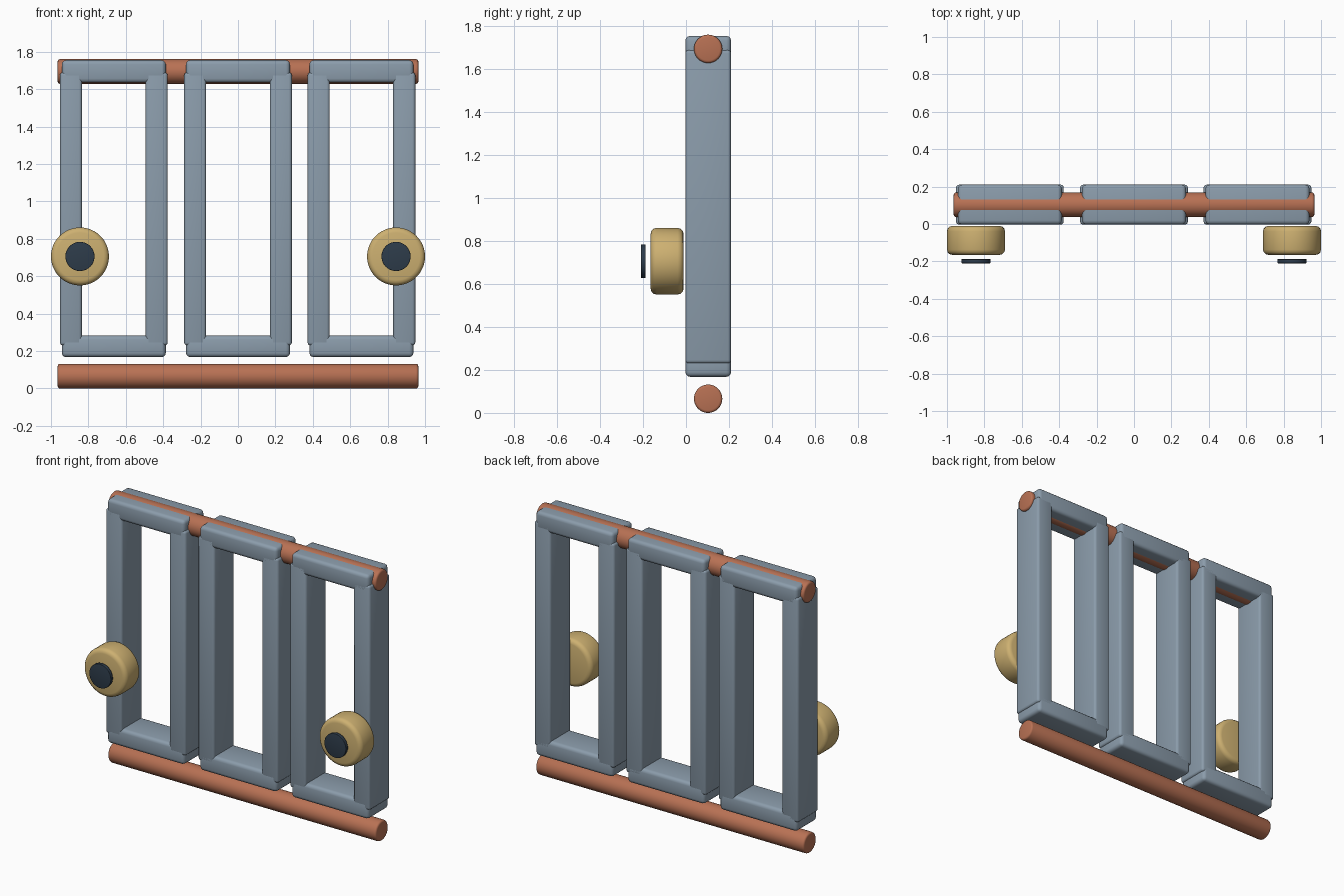
import bpy, math

if "Cube" in bpy.data.objects:
    bpy.data.objects.remove(bpy.data.objects["Cube"])


def material(name, rgb):
    m = bpy.data.materials.new(name)
    m.diffuse_color = (*rgb, 1)
    m.use_nodes = True
    m.node_tree.nodes["Principled BSDF"].inputs["Base Color"].default_value = m.diffuse_color
    return m


BLUE = material("grey_blue", (0.26, 0.335, 0.41))
RUST = material("rust_brown", (0.48, 0.165, 0.088))
GOLD = material("sand_gold", (0.61, 0.435, 0.165))
DARK = material("dark_slate", (0.027, 0.045, 0.069))


def finish(ob, name, mat, bevel):
    """Name, colour, round the edges and smooth the part."""
    ob.name = name
    ob.data.materials.append(mat)
    bpy.ops.object.transform_apply(location=False, rotation=True, scale=True)
    mod = ob.modifiers.new("rounded_edges", 'BEVEL')
    mod.width = bevel
    mod.segments = 3
    mod.limit_method = 'ANGLE'
    mod.angle_limit = math.radians(40)
    bpy.ops.object.modifier_apply(modifier=mod.name)
    bpy.ops.object.shade_smooth_by_angle(angle=math.radians(40))


def box(name, x, y, z, mat, bevel):
    """Rounded box from (min, max) pairs."""
    spans = (x, y, z)
    bpy.ops.mesh.primitive_cube_add(size=1, location=[(a + b) / 2 for a, b in spans])
    ob = bpy.context.object
    ob.scale = [b - a for a, b in spans]
    finish(ob, name, mat, bevel)


def cylinder(name, radius, length, loc, axis, mat, bevel):
    rot = (0, math.pi / 2, 0) if axis == 'X' else (math.pi / 2, 0, 0)
    bpy.ops.mesh.primitive_cylinder_add(vertices=48, radius=radius, depth=length,
                                        location=loc, rotation=rot)
    finish(bpy.context.object, name, mat, bevel)


# Upper and lower rods
for name, z in (("lower_rod", 0.066), ("upper_rod", 1.695)):
    cylinder(name, 0.066, 1.928, (0, 0.103, z), 'X', RUST, 0.012)

# Three open frames: two stiles and two slightly shorter rails each
DEPTH = (-0.003, 0.21)
for label, cx in (("left", -0.664), ("middle", 0), ("right", 0.66)):
    for side, s in (("left", -1), ("right", 1)):
        xs = sorted((cx + s * 0.17, cx + s * 0.288))
        box(f"{label}_frame_{side}_stile", xs, DEPTH, (0.23, 1.69), BLUE, 0.016)
    for part, zs in (("bottom", (0.168, 0.283)), ("top", (1.635, 1.755))):
        box(f"{label}_frame_{part}_rail", (cx - 0.278, cx + 0.278), DEPTH, zs, BLUE, 0.022)

# Round knobs with separate dark end discs
for side, s in (("left", -1), ("right", 1)):
    cylinder(f"{side}_knob", 0.155, 0.154, (s * 0.845, -0.088, 0.706), 'Y', GOLD, 0.028)
    cylinder(f"{side}_knob_disc", 0.078, 0.022, (s * 0.845, -0.199, 0.706), 'Y', DARK, 0.003)
